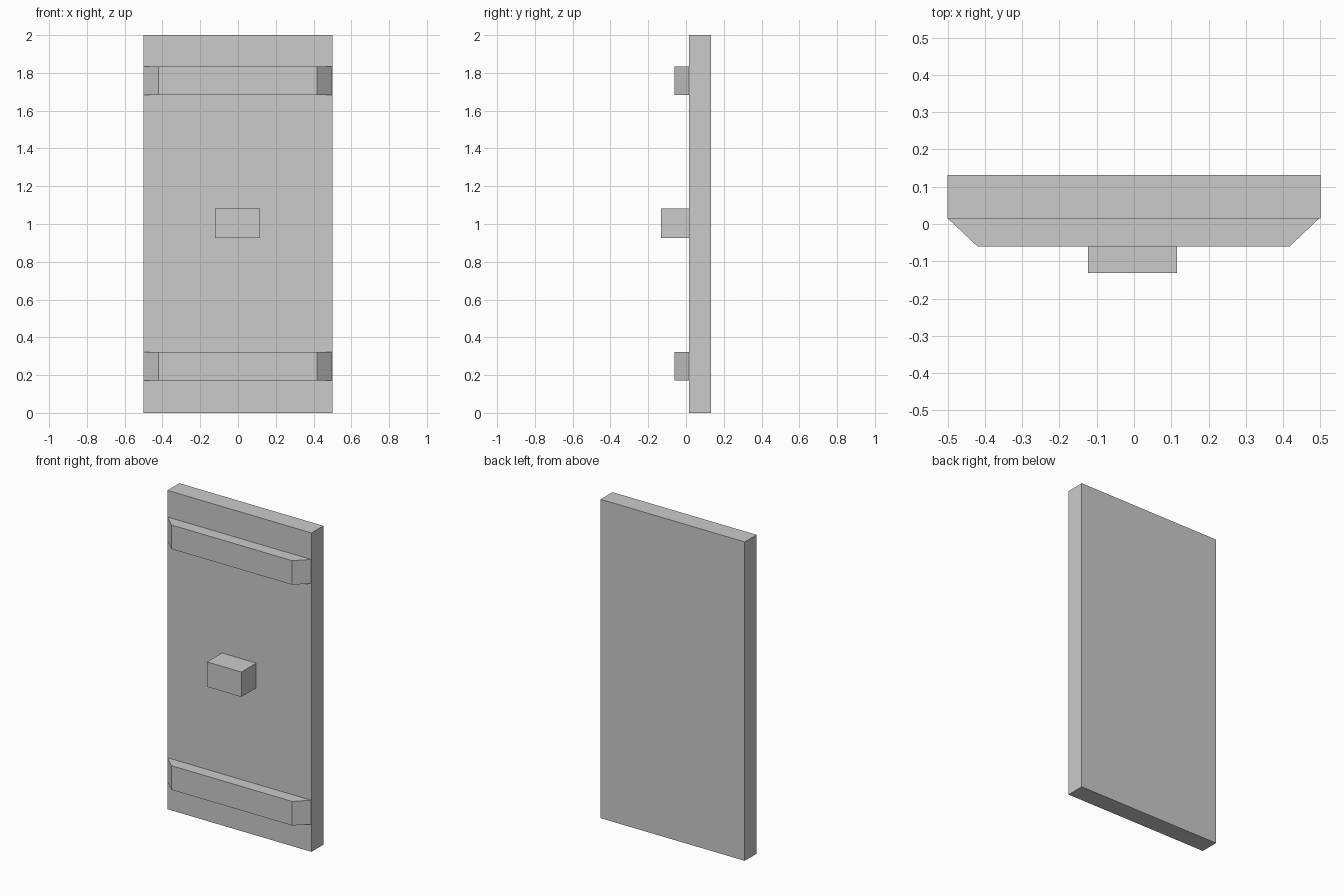
import bpy, bmesh

if "Cube" in bpy.data.objects:
    bpy.data.objects.remove(bpy.data.objects["Cube"])


def prism(name, profile, z0, z1):
    """Extrude a plan-view (x, y) profile from z0 up to z1."""
    bm = bmesh.new()
    face = bm.faces.new([bm.verts.new((x, y, z0)) for x, y in profile])
    ext = bmesh.ops.extrude_face_region(bm, geom=[face])
    top = [v for v in ext["geom"] if isinstance(v, bmesh.types.BMVert)]
    bmesh.ops.translate(bm, vec=(0, 0, z1 - z0), verts=top)
    bmesh.ops.recalc_face_normals(bm, faces=bm.faces)
    mesh = bpy.data.meshes.new(name)
    bm.to_mesh(mesh)
    bm.free()
    obj = bpy.data.objects.new(name, mesh)
    bpy.context.collection.objects.link(obj)
    return obj


def rect(x0, x1, y0, y1):
    return [(x0, y0), (x1, y0), (x1, y1), (x0, y1)]


FRONT = 0.015  # front plane of the door panel

# Door panel
prism("door_panel", rect(-0.5, 0.5, FRONT, 0.132), 0, 2)

# Cross battens with bevelled ends
batten = [(-0.42, -0.06), (0.418, -0.06), (0.497, FRONT), (-0.5, FRONT)]
for name, z in (("lower_batten", 0.172), ("upper_batten", 1.682)):
    prism(name, batten, z, z + 0.151)

# Handle block
prism("handle", rect(-0.123, 0.116, -0.132, FRONT), 0.925, 1.081)
